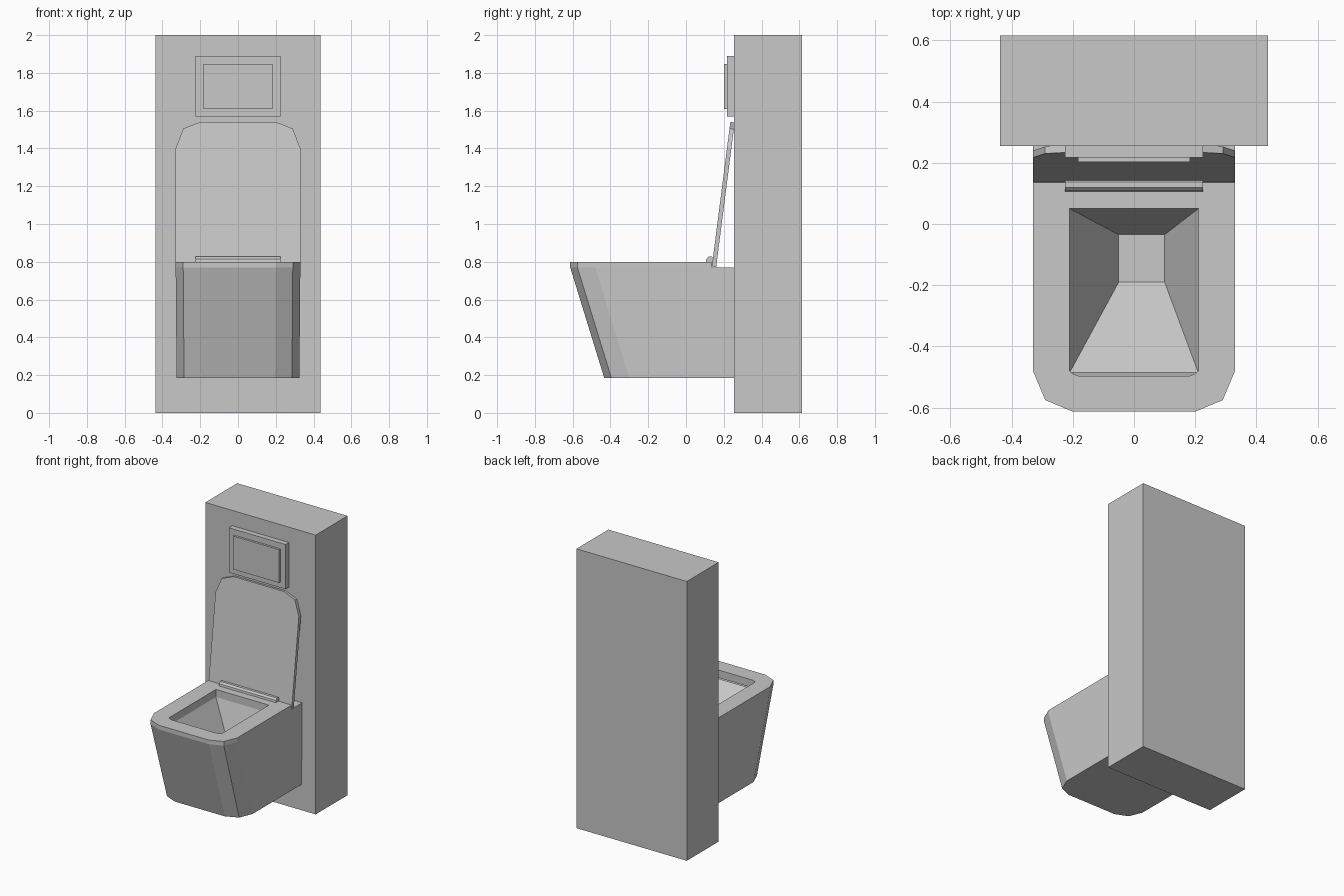
import bpy
import bmesh

if "Cube" in bpy.data.objects:
    bpy.data.objects.remove(bpy.data.objects["Cube"], do_unlink=True)

GREY = (0.58, 0.58, 0.58, 1.0)
ceramic = bpy.data.materials.new("plain_grey")
ceramic.use_nodes = True
ceramic.diffuse_color = GREY
ceramic.node_tree.nodes["Principled BSDF"].inputs["Base Color"].default_value = GREY


def loft(name, rings, caps=True, closed=False, flip=False):
    """Skin rings of equal length; optionally cap the ends or join last to first."""
    bm = bmesh.new()
    loops = [[bm.verts.new(p) for p in ring] for ring in rings]
    n = len(loops[0])
    pairs = list(zip(loops, loops[1:]))
    if closed:
        pairs.append((loops[-1], loops[0]))
    for a, b in pairs:
        for i in range(n):
            j = (i + 1) % n
            bm.faces.new((a[i], a[j], b[j], b[i]))
    if caps is True or caps == "first":
        bm.faces.new(loops[0][::-1])
    if caps is True or caps == "last":
        bm.faces.new(loops[-1])
    bmesh.ops.recalc_face_normals(bm, faces=bm.faces)
    if flip:
        bmesh.ops.reverse_faces(bm, faces=bm.faces)
    mesh = bpy.data.meshes.new(name)
    bm.to_mesh(mesh)
    bm.free()
    mesh.materials.append(ceramic)
    obj = bpy.data.objects.new(name, mesh)
    bpy.context.collection.objects.link(obj)
    return obj


def rect(x0, x1, y0, y1, z):
    return [(x0, y0, z), (x1, y0, z), (x1, y1, z), (x0, y1, z)]


def box(name, half_x, y0, y1, z0, z1):
    return loft(name, [rect(-half_x, half_x, y0, y1, z) for z in (z0, z1)])


def mirrored(half, z):
    """Full ring from the points of its +x half, listed back to front."""
    return [(x, y, z) for x, y in half] + [(-x, y, z) for x, y in reversed(half)]


# Half outlines, back to front, with cut front corners
front_corner = [(0.33, -0.48), (0.29, -0.575), (0.20, -0.613)]
seat_outline = [(0.33, 0.135)] + front_corner
bowl_top = [(0.33, 0.255)] + front_corner
bowl_foot = [(0.325, 0.255)] + [(x * 0.985, y + 0.18) for x, y in front_corner]
opening = [(0.21, 0.05), (0.21, -0.48), (0.20, -0.489), (0.18, -0.497)]

# Wall block and flush panel
box("wall_block", 0.437, 0.255, 0.615, 0.0, 2.0)
box("flush_plate", 0.225, 0.217, 0.255, 1.57, 1.89)
box("flush_button", 0.183, 0.202, 0.217, 1.61, 1.848)

# Bowl body with a ledge behind the seat
loft("bowl", [mirrored(bowl_foot, 0.185), mirrored(bowl_top, 0.77),
              mirrored(opening, 0.77), mirrored(opening, 0.745)], caps="first")

# Funnel basin with an off-centre floor
loft("basin", [rect(-0.21, 0.21, -0.485, 0.05, 0.745),
               rect(-0.05, 0.10, -0.19, -0.035, 0.47)], caps="last", flip=True)

# Seat ring
loft("seat", [mirrored(seat_outline, 0.77), mirrored(seat_outline, 0.8),
              mirrored(opening, 0.8), mirrored(opening, 0.77)],
     caps=False, closed=True)

# Raised lid leaning back to the wall
lid_half = [(0.33, 0.775), (0.33, 1.40), (0.29, 1.505), (0.20, 1.54)]


def lid_ring(depth, lift):
    return [(x, 0.14 + (z - 0.8) * 0.128 + depth, z + lift)
            for x, _, z in [(x, 0, z) for x, z in lid_half]
            + [(-x, 0, z) for x, z in reversed(lid_half)]]


loft("lid", [lid_ring(0, 0), lid_ring(0.023, -0.003)])

# Hinge bar
profile = [(0.105, 0.795), (0.108, 0.815), (0.12, 0.827), (0.138, 0.827),
           (0.15, 0.815), (0.15, 0.79), (0.135, 0.775), (0.115, 0.78)]
loft("hinge_bar", [[(x, y, z) for y, z in profile] for x in (-0.225, 0.225)])
